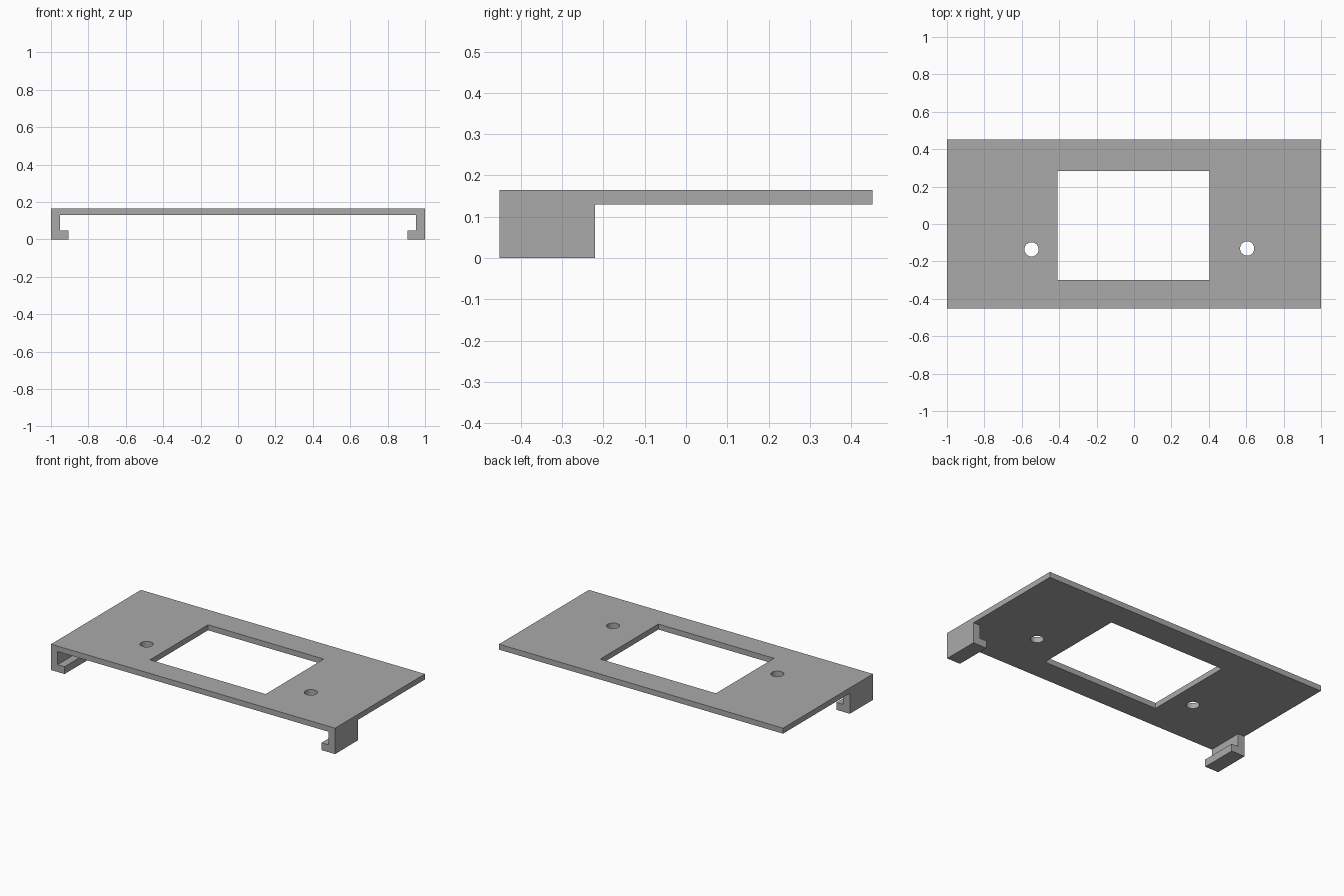
import bpy
import bmesh

cube = bpy.data.objects.get("Cube")
if cube:
    bpy.data.objects.remove(cube, do_unlink=True)

FRONT, BACK = -0.452, 0.452
UNDER, TOP = 0.13, 0.165

grey = bpy.data.materials.new("plain grey")
grey.use_nodes = True
colour = (0.4, 0.4, 0.4, 1)
grey.diffuse_color = colour
grey.node_tree.nodes["Principled BSDF"].inputs["Base Color"].default_value = colour


def prism(name, outline, offset):
    """Extrude a closed outline of 3D points along an offset."""
    bm = bmesh.new()
    face = bm.faces.new([bm.verts.new(p) for p in outline])
    result = bmesh.ops.extrude_face_region(bm, geom=[face])
    moved = [v for v in result["geom"] if isinstance(v, bmesh.types.BMVert)]
    bmesh.ops.translate(bm, vec=offset, verts=moved)
    bmesh.ops.recalc_face_normals(bm, faces=bm.faces)
    mesh = bpy.data.meshes.new(name)
    bm.to_mesh(mesh)
    bm.free()
    mesh.materials.append(grey)
    obj = bpy.data.objects.new(name, mesh)
    bpy.context.collection.objects.link(obj)
    return obj


def slab(name, x0, x1, y0, y1, z0, z1):
    outline = [(x0, y0, z0), (x1, y0, z0), (x1, y1, z0), (x0, y1, z0)]
    return prism(name, outline, (0, 0, z1 - z0))


def cut(target, cutter):
    cutter.hide_render = True
    cutter.hide_viewport = True
    cutter.display_type = 'WIRE'
    mod = target.modifiers.new(cutter.name, 'BOOLEAN')
    mod.operation = 'DIFFERENCE'
    mod.solver = 'EXACT'
    mod.object = cutter


# Flat plate with a rectangular window
plate = slab("plate", -1, 1, FRONT, BACK, UNDER, TOP)
cut(plate, slab("window_cutter", -0.41, 0.405, -0.30, 0.284, 0, 0.3))

# Two screw holes
for name, x, y in (("right_hole_cutter", -0.548, -0.136),
                   ("left_hole_cutter", 0.605, -0.131)):
    bpy.ops.mesh.primitive_cylinder_add(vertices=32, radius=0.038, depth=0.4,
                                        location=(x, y, TOP))
    hole = bpy.context.object
    hole.name = name
    hole.data.materials.append(grey)
    cut(plate, hole)

# Hooked clips under the front corners
hook = [(1, UNDER), (1, 0), (0.905, 0), (0.905, 0.047),
        (0.953, 0.047), (0.953, UNDER)]
for name, side in (("left_clip", 1), ("right_clip", -1)):
    prism(name, [(side * x, FRONT, z) for x, z in hook], (0, 0.232, 0))
